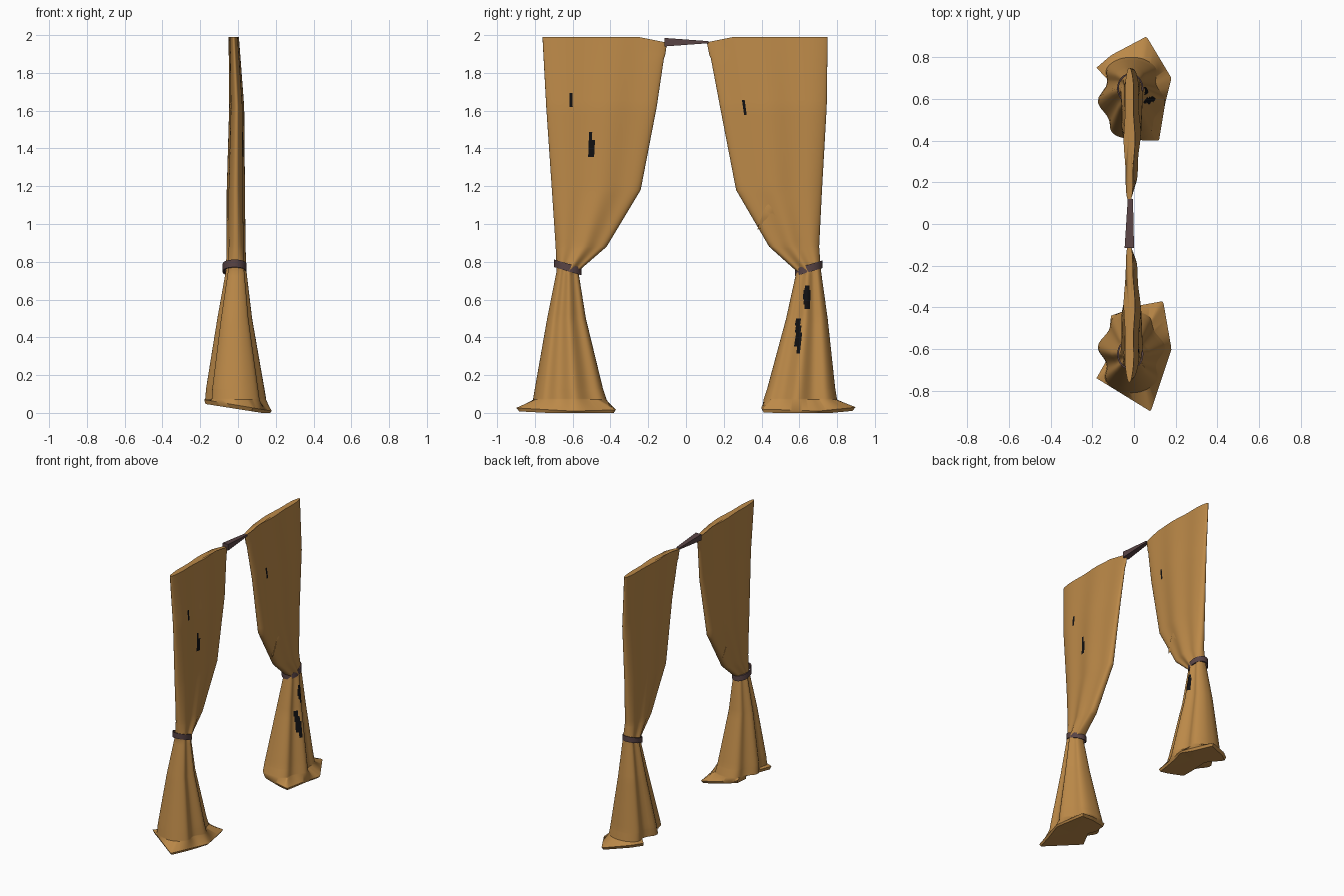
import bpy
import bmesh
from math import sin, cos, pi, atan2, hypot
from mathutils import Vector

default = bpy.data.objects.get("Cube")
if default:
    bpy.data.objects.remove(default)


def material(name, color):
    mat = bpy.data.materials.new(name)
    mat.use_nodes = True
    mat.diffuse_color = color
    mat.node_tree.nodes["Principled BSDF"].inputs["Base Color"].default_value = color
    return mat


cloth = material("golden cloth", (0.5, 0.25, 0.065, 1))
dark = material("dark worn patch", (0.005, 0.005, 0.006, 1))
plum = material("plum tie", (0.1, 0.058, 0.06, 1))


def finish(name, bm, mats, angle=0.7):
    bmesh.ops.recalc_face_normals(bm, faces=bm.faces[:])
    mesh = bpy.data.meshes.new(name)
    bm.to_mesh(mesh)
    bm.free()
    obj = bpy.data.objects.new(name, mesh)
    bpy.context.collection.objects.link(obj)
    for mat in mats:
        mesh.materials.append(mat)
    bpy.ops.object.select_all(action="DESELECT")
    obj.select_set(True)
    bpy.context.view_layer.objects.active = obj
    bpy.ops.object.shade_smooth_by_angle(angle=angle)
    return obj


def loft(bm, rings, closed=False, caps=True):
    loops = [[bm.verts.new(p) for p in ring] for ring in rings]
    count = len(loops[0])
    pairs = list(zip(loops, loops[1:]))
    if closed:
        pairs.append((loops[-1], loops[0]))
    for a, b in pairs:
        for i in range(count):
            j = (i + 1) % count
            bm.faces.new((a[i], a[j], b[j], b[i]))
    if caps and not closed:
        for loop in (loops[0], loops[-1]):
            middle = sum((v.co for v in loop), Vector()) / count
            tip = bm.verts.new(middle)
            for i in range(count):
                bm.faces.new((loop[i], loop[(i + 1) % count], tip))


def resample(points, count):
    """Even samples along a closed outline."""
    pts = [Vector(p) for p in points]
    edges = list(zip(pts, pts[1:] + pts[:1]))
    total = sum((b - a).length for a, b in edges)
    out = []
    for i in range(count):
        d = total * i / count
        for a, b in edges:
            length = (b - a).length
            if d <= length:
                out.append(a.lerp(b, d / length))
                break
            d -= length
    return out


def curtain(name, rows, hem, patches, side, phase):
    """Cloth hung from z = 2, pinched at the waist and pooled on the floor."""
    outline = resample(hem, 96)
    cx = 0.0
    cy = side * 0.61
    rings = []
    for r, (a, b) in enumerate(zip(rows, rows[1:] + rows[-1:])):
        steps = 10 if r < len(rows) - 1 else 1
        for s in range(steps):
            z, x0, x1, outer, inner = [p + (q - p) * s / steps for p, q in zip(a, b)]
            ring = []
            for p in outline:
                t = atan2((p.x - cx) / 0.17, (p.y - cy) / 0.25)
                across, depth = cos(t), sin(t)
                shape = abs(depth) ** 0.8 * (1 if depth > 0 else -1)
                fold = 0.88 + 0.12 * sin(across * 7 + phase)
                x = (x0 + x1) / 2 + (x1 - x0) / 2 * shape * fold
                y = side * ((outer + inner) / 2 + side * (outer - inner) / 2 * across)
                sag = 0.03 * max(0, 1 - (abs(y) - 0.1) / 0.15) if z > 1.9 else 0
                ring.append((x, y, z - sag))
            rings.append(ring)
    rings.append([(p.x, p.y, max(0.008, 0.04 - 0.17 * p.x)) for p in outline])
    rings.append([(p.x * 0.95, cy + (p.y - cy) * 0.95, max(0, 0.02 - 0.15 * p.x))
                  for p in outline])
    bm = bmesh.new()
    loft(bm, rings)
    bmesh.ops.recalc_face_normals(bm, faces=bm.faces[:])
    # Worn patches on the left face of the cloth
    for face in bm.faces:
        c = face.calc_center_median()
        if face.normal.x > 0 and any(hypot((c.y - y) / w, (c.z - z) / h) < 1
                                     for y, z, w, h in patches):
            face.material_index = 1
    return finish(name, bm, [cloth, dark])


# Rows: height, depth range, outer edge, inner edge
depths = [(1.99, -0.05, 0.005), (1.62, -0.047, 0.033), (1.18, -0.06, 0.037),
          (0.88, -0.06, 0.04), (0.75, -0.065, 0.045), (0.5, -0.11, 0.075),
          (0.13, -0.17, 0.14), (0.07, -0.175, 0.15)]
right_edges = [(0.76, 0.1), (0.74, 0.155), (0.71, 0.24), (0.69, 0.42),
               (0.685, 0.57), (0.735, 0.53), (0.8, 0.44), (0.81, 0.42)]
left_edges = [(0.75, 0.11), (0.745, 0.18), (0.72, 0.265), (0.705, 0.44),
              (0.715, 0.585), (0.75, 0.53), (0.79, 0.43), (0.8, 0.41)]
front_hem = [(-0.18, -0.74), (0.08, -0.9), (0.18, -0.6), (0.14, -0.37),
             (0.03, -0.39), (-0.11, -0.44), (-0.12, -0.53), (-0.09, -0.58)]
back_hem = [(-0.18, 0.75), (-0.11, 0.81), (0.06, 0.9), (0.18, 0.7), (0.15, 0.58),
            (0.12, 0.4), (0.05, 0.4), (-0.08, 0.42), (-0.08, 0.55), (-0.07, 0.66)]
curtain("front_curtain", [d + e for d, e in zip(depths, right_edges)], front_hem,
        [(-0.61, 1.66, 0.015, 0.03), (-0.5, 1.41, 0.02, 0.06)], -1, 0.6)
curtain("back_curtain", [d + e for d, e in zip(depths, left_edges)], back_hem,
        [(0.64, 0.61, 0.02, 0.07), (0.595, 0.41, 0.018, 0.1),
         (0.31, 1.62, 0.012, 0.04)], 1, 2.2)


def tie(name, y, z, side):
    """Tilted band around the waist."""
    rings = []
    for i in range(32):
        t = 2 * pi * i / 32
        ring = []
        for grow, lift in ((0, -0.02), (0.008, -0.02), (0.008, 0.02), (0, 0.02)):
            px = -0.018 + (0.055 + grow) * sin(t)
            py = y + (0.065 + grow) * cos(t)
            ring.append((px, py, z + lift + 0.3 * side * (py - y)))
        rings.append(ring)
    bm = bmesh.new()
    loft(bm, rings, closed=True)
    finish(name, bm, [plum])


tie("front_tie", -0.625, 0.77, -1)
tie("back_tie", 0.65, 0.765, 1)


def swag(name, side, face):
    """Loose gathered fold lying over the cloth above the waist."""
    bm = bmesh.new()
    rings = []
    for k in range(9):
        f = k / 8
        mid = 0.53 - 0.04 * f
        half = 0.012 + 0.1 * f * f
        ring = []
        for i in range(20):
            t = 2 * pi * i / 20
            y = side * (mid + half * cos(t))
            x = face * (0.024 + 0.018 * f * sin(t)) - 0.01
            ring.append((x, y, 1.5 - 0.48 * f + 0.05 * f * cos(3 * t)))
        rings.append(ring)
    loft(bm, rings)
    finish(name, bm, [cloth])


swag("back_gathered_fold", 1, 1)
swag("front_gathered_fold", -1, -1)

# Thin tapered strip joining the two curtains at the top
bm = bmesh.new()
strip = []
for y, x0, x1, z0, z1 in ((-0.115, -0.045, 0, 1.94, 1.985), (0.12, -0.03, -0.005, 1.957, 1.968)):
    strip.append([(x0, y, z0), (x1, y, z0), (x1, y, z1), (x0, y, z1)])
loft(bm, strip)
finish("top_strip", bm, [plum])
